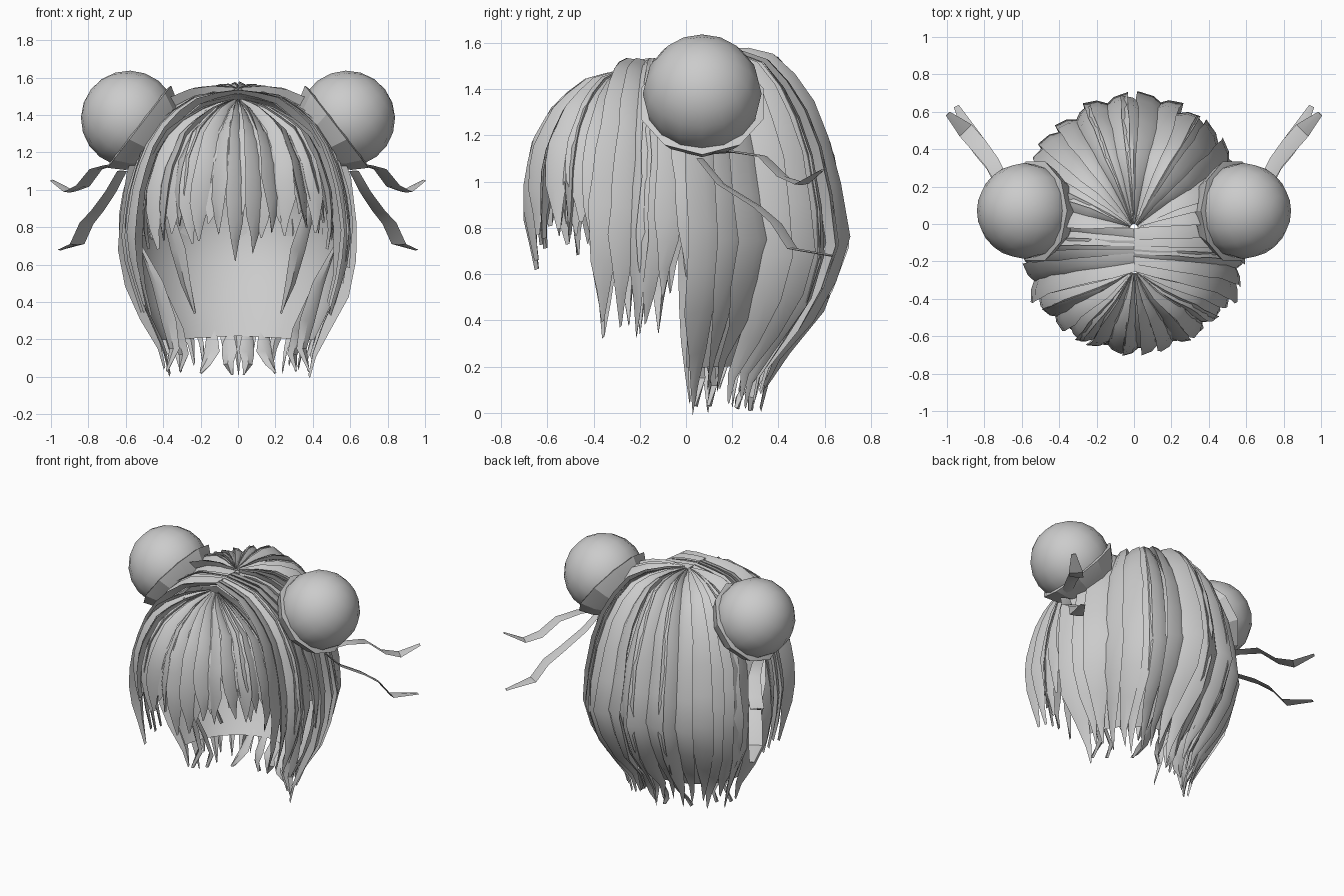
import bpy, bmesh, math, random
from mathutils import Vector

if "Cube" in bpy.data.objects:
    bpy.data.objects.remove(bpy.data.objects["Cube"])

random.seed(11)
CENTRE = Vector((0, 0, 0.85))
grey = bpy.data.materials.new("hair_grey")
grey.diffuse_color = (0.6, 0.6, 0.6, 1)
grey.use_nodes = True
grey.node_tree.nodes["Principled BSDF"].inputs["Base Color"].default_value = grey.diffuse_color

# Guide profiles, root to tip
BACK = [(0.02, 0.02, 1.53), (0.2, 0.24, 1.56), (0.36, 0.4, 1.51), (0.48, 0.53, 1.34), (0.56, 0.62, 1.1),
        (0.6, 0.685, 0.75), (0.55, 0.58, 0.47), (0.42, 0.38, 0.2), (0.38, 0.34, 0.02)]
BANGS = [(0.03, 0.02, 1.47), (0.17, 0.16, 1.42), (0.36, 0.29, 1.3), (0.45, 0.375, 1.15), (0.5, 0.405, 0.98),
         (0.52, 0.415, 0.8), (0.49, 0.39, 0.62)]
SIDE = [(0.0, 1.52), (0.22, 1.48), (0.39, 1.36), (0.51, 1.18), (0.57, 0.98), (0.6, 0.78), (0.59, 0.55), (0.52, 0.3)]


def sample(table, t):
    f = min(max(t, 0), 1) * (len(table) - 1)
    i = min(int(f), len(table) - 2)
    return [p + (q - p) * (f - i) for p, q in zip(table[i], table[i + 1])]


def back_guide(a, t):
    rx, ry, z = sample(BACK, t)
    z -= 0.06 * abs(math.cos(a)) * min(1, t * 4) * (1 if t < 0.6 else 0.4)
    return Vector((rx * math.cos(a), -0.02 + ry * math.sin(a), z))


def bangs_guide(a, t):
    rx, ry, z = sample(BANGS, t)
    return Vector((rx * math.sin(a), -0.25 - ry * math.cos(a), z))


def side_guide(sx):
    def guide(u, t):
        x, z = sample(SIDE, t)
        s = min(1, t * 1.6) ** 0.8
        y = (1 - s) * (-0.03 - 0.21 * u) + s * (0.07 - 0.44 * u)
        y -= 0.05 * max(0, t - 0.6) / 0.4 * (1 - u)
        return Vector((sx * x * (1 - 0.13 * u), y, z))
    return guide


def finish(name, bm, angle=35):
    bmesh.ops.recalc_face_normals(bm, faces=bm.faces)
    me = bpy.data.meshes.new(name)
    bm.to_mesh(me)
    bm.free()
    me.materials.append(grey)
    ob = bpy.data.objects.new(name, me)
    bpy.context.collection.objects.link(ob)
    bpy.ops.object.select_all(action='DESELECT')
    ob.select_set(True)
    bpy.context.view_layer.objects.active = ob
    bpy.ops.object.shade_smooth_by_angle(angle=math.radians(angle))
    return ob


def loft(bm, rings, closed=True):
    vs = [[bm.verts.new(p) for p in r] for r in rings]
    n = len(vs[0])
    for r0, r1 in zip(vs, vs[1:]):
        for i in range(n if closed else n - 1):
            j = (i + 1) % n
            bm.faces.new((r0[i], r0[j], r1[j], r1[i]))
    if closed:
        bm.faces.new(vs[0])
        bm.faces.new(vs[-1])


def lock(bm, guide, a, da, end, lift=0.03, steps=10, taper=0.7, sway=0.0):
    """One pointed lock lying on a guide surface, one edge raised over its neighbour."""
    rings = []
    flip = random.choice((-1, 1))
    for k in range(steps + 1):
        f = k / steps
        t = f * end
        w = 1 if f < taper else max(0.04, 1 - ((f - taper) / (1 - taper)) ** 1.3)
        wob = random.uniform(-0.12, 0.12) * da + sway * da * max(0, f - 0.6)
        h = lift * min(1, 0.35 + 2 * f) * max(w, 0.3)
        ring = []
        for off, up in ((-1, -0.1), (-0.1, 0.65), (1, 1.0), (0.4, -0.3)):
            p = guide(a + wob + flip * off * da * w, t)
            ring.append(p + (p - CENTRE).normalized() * h * up)
        rings.append(ring)
    loft(bm, rings)


def fan(name, guide, lo, hi, count, end, overlap=0.68, **kw):
    bm = bmesh.new()
    step = (hi - lo) / count
    for i in range(count):
        a = lo + (i + 0.5 + random.uniform(-0.2, 0.2)) * step
        lock(bm, guide, a, step * overlap * random.uniform(0.8, 1.2), end(a), sway=random.uniform(-1, 1), **kw)
    return finish(name, bm)


def shell(name, guide, lo, hi, end, scale, n=20):
    bm = bmesh.new()
    rings = []
    for k in range(11):
        ring = []
        for i in range(n + 1):
            p = guide(lo + (hi - lo) * i / n, end * k / 10)
            ring.append(CENTRE + (p - CENTRE) * scale)
        rings.append(ring)
    loft(bm, rings, closed=False)
    return finish(name, bm, 60)


# Back hair with its lining
shell("back_lining", back_guide, math.radians(3), math.radians(177), 0.875, 0.97)
fan("back_hair", back_guide, math.radians(4), math.radians(176), 19,
    lambda a: random.uniform(0.92, 1.0), lift=0.05, steps=12, taper=0.76)

# Side hair sweeping over both sides of the head
for sx, label in ((-1, "left"), (1, "right")):
    guide = side_guide(sx)
    shell(label + "_side_lining", guide, 0, 1, 0.72, 0.975, 6)
    fan(label + "_side_hair", guide, 0.02, 1, 6,
        lambda u: min(1, 0.84 + 0.32 * u) * random.uniform(0.94, 1.0), lift=0.045, overlap=0.75, steps=12, taper=0.76)

# Bangs in two layers
shell("bangs_lining", bangs_guide, -1.5, 1.5, 0.6, 0.97)
fan("under_bangs", bangs_guide, -1.55, 1.55, 13, lambda a: random.uniform(0.76, 0.9), lift=0.01, taper=0.72)
fan("bangs", bangs_guide, -1.5, 1.5, 17, lambda a: random.uniform(0.78, 0.96) + 0.04 * math.cos(a),
    lift=0.05, overlap=0.62, taper=0.74)


def ribbon(bm, path, widths, side, thick):
    """Closed band following a path."""
    rings = []
    for i, (p, w) in enumerate(zip(path, widths)):
        p = Vector(p)
        t = (Vector(path[min(i + 1, len(path) - 1)]) - Vector(path[max(i - 1, 0)])).normalized()
        s = (side - t * side.dot(t)).normalized()
        n = t.cross(s) * thick
        rings.append([p - s * w, p + n, p + s * w, p - n])
    loft(bm, rings)


for sx, label in ((-1, "left"), (1, "right")):
    # Wispy locks at the nape and beside the face opening
    bm = bmesh.new()
    for path in (((0.52, 0.02, 0.7), (0.43, 0.04, 0.5), (0.37, 0.06, 0.3), (0.34, 0.07, 0.15), (0.38, 0.04, 0.03)),
                 ((0.49, 0.05, 0.62), (0.4, 0.07, 0.42), (0.33, 0.1, 0.25), (0.29, 0.12, 0.12), (0.31, 0.1, 0.03)),
                 ((0.43, 0.03, 1.0), (0.37, 0.05, 0.85), (0.32, 0.08, 0.68), (0.28, 0.11, 0.5), (0.23, 0.15, 0.34)),
                 ((0.15, 0.42, 0.3), (0.14, 0.33, 0.2), (0.14, 0.27, 0.13), (0.17, 0.23, 0.07), (0.2, 0.22, 0.02)),
                 ((0.06, 0.44, 0.3), (0.05, 0.35, 0.2), (0.045, 0.3, 0.13), (0.05, 0.28, 0.07), (0.03, 0.28, 0.01))):
        ribbon(bm, [(sx * x, y, z) for x, y, z in path], (0.008, 0.035, 0.045, 0.03, 0.003),
               Vector((0.9 * sx, 0.45, 0)), 0.012)
    finish(label + "_inner_locks", bm)

    # Bun
    axis = Vector((0.79 * sx, 0, 0.61))
    centre = Vector((0.583 * sx, 0.07, 1.38))
    rot = Vector((0, 0, 1)).rotation_difference(axis)
    bm = bmesh.new()
    bmesh.ops.create_uvsphere(bm, u_segments=16, v_segments=10, radius=0.257)
    for v in bm.verts:
        v.co = centre + rot @ v.co
    finish(label + "_bun", bm, 60)

    # Faceted collar gripping the bun
    bm = bmesh.new()
    rings = []
    for r, s in ((0.16, -0.22), (0.23, -0.15), (0.278, -0.07), (0.24, -0.06)):
        rings.append([centre + rot @ Vector((r * math.cos(k * math.tau / 10), r * math.sin(k * math.tau / 10), s))
                      for k in range(10)])
    loft(bm, rings)
    finish(label + "_bun_collar", bm, 20)

    # Trailing ribbons
    bm = bmesh.new()
    for path in (((0.62, 0.06, 1.12), (0.69, 0.2, 1.13), (0.76, 0.33, 1.11), (0.83, 0.42, 1.02), (0.9, 0.5, 0.99),
                  (0.995, 0.59, 1.05)),
                 ((0.62, 0.06, 1.1), (0.68, 0.15, 0.99), (0.75, 0.31, 0.89), (0.81, 0.39, 0.82), (0.86, 0.46, 0.71),
                  (0.95, 0.63, 0.68))):
        ribbon(bm, [(sx * x, y, z) for x, y, z in path], (0.03, 0.035, 0.04, 0.045, 0.045, 0.015),
               Vector((0.85 * sx, -0.5, 0)), 0.005)
    finish(label + "_ribbons", bm)
